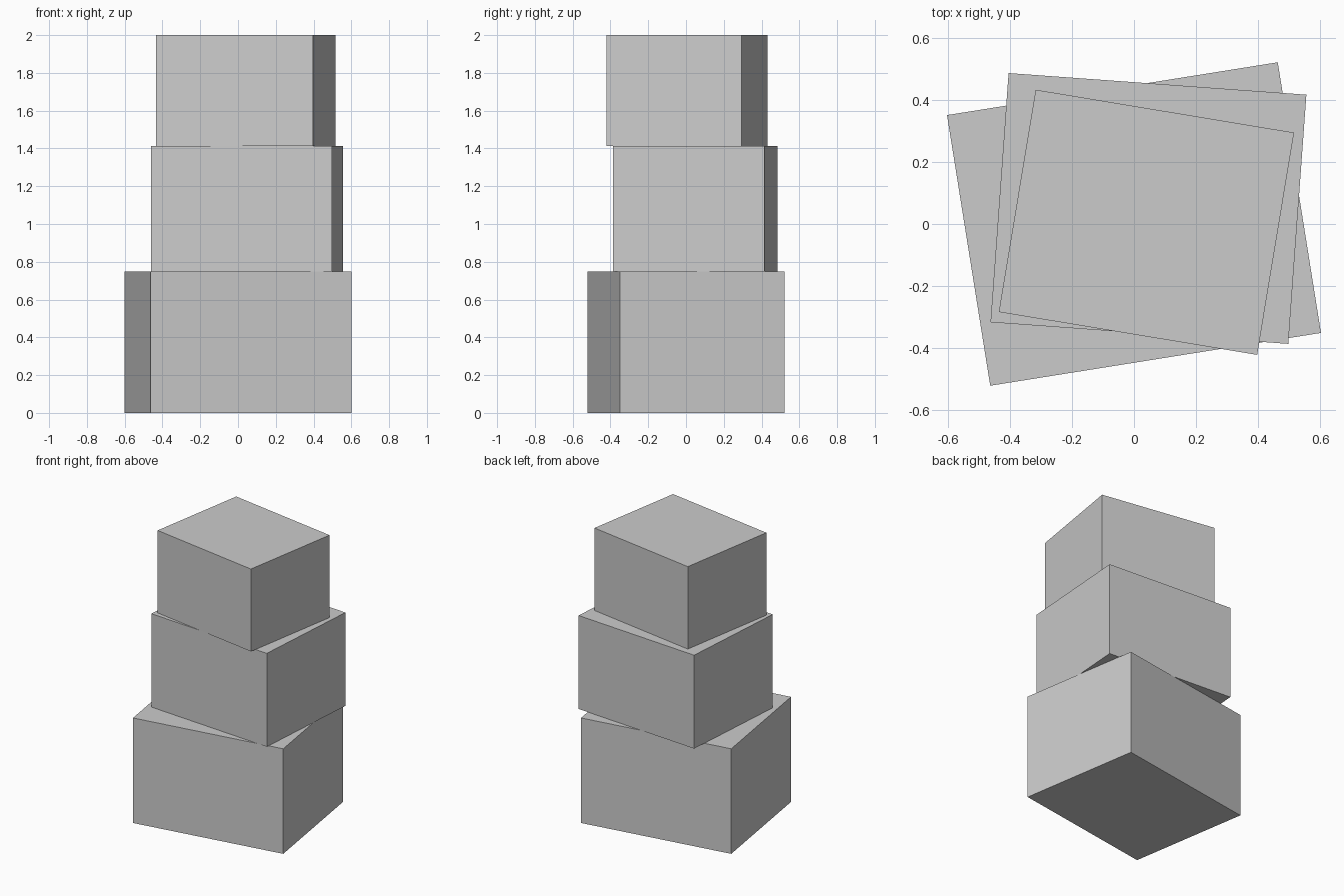
import bpy
import math

if "Cube" in bpy.data.objects:
    bpy.data.objects.remove(bpy.data.objects["Cube"])

# Single grey finish
grey = bpy.data.materials.new("grey")
grey.diffuse_color = (0.6, 0.6, 0.6, 1.0)
grey.use_nodes = True
grey.node_tree.nodes["Principled BSDF"].inputs["Base Color"].default_value = grey.diffuse_color


def box(name, centre, size, z0, z1, turn):
    """Box between two heights, turned about the vertical axis (degrees)."""
    bpy.ops.mesh.primitive_cube_add(
        size=1,
        location=(centre[0], centre[1], (z0 + z1) / 2),
        rotation=(0, 0, math.radians(turn)),
    )
    ob = bpy.context.object
    ob.name = name
    ob.scale = (size[0], size[1], z1 - z0)
    ob.data.materials.append(grey)


# Three stacked boxes, each smaller and twisted differently
box("bottom_box", (0.0, 0.0), (1.078, 0.882), 0.0, 0.748, 9.07)
box("middle_box", (0.0465, 0.05), (0.961, 0.804), 0.748, 1.413, -4.15)
box("top_box", (0.04, 0.0055), (0.843, 0.725), 1.413, 2.0, -9.42)
